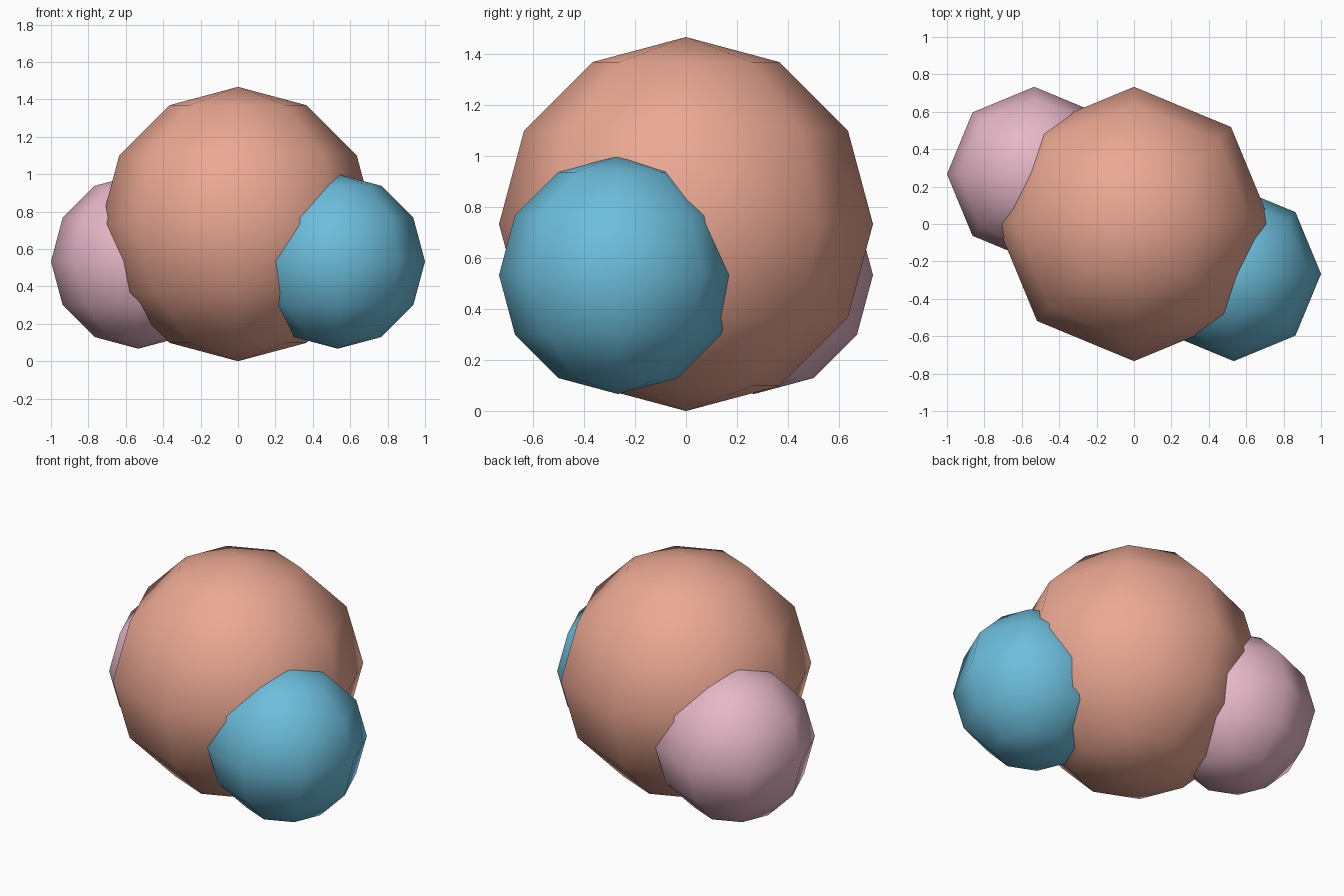
import bpy

if "Cube" in bpy.data.objects:
    bpy.data.objects.remove(bpy.data.objects["Cube"])


def ball(name, radius, center, color):
    """Low-poly smooth-shaded ball, 8 sides by 6 rings."""
    bpy.ops.mesh.primitive_uv_sphere_add(segments=8, ring_count=6,
                                         radius=radius, location=center)
    obj = bpy.context.object
    obj.name = name
    bpy.ops.object.shade_smooth()
    mat = bpy.data.materials.new(name + "_color")
    mat.diffuse_color = (*color, 1.0)
    mat.use_nodes = True
    mat.node_tree.nodes["Principled BSDF"].inputs["Base Color"].default_value = mat.diffuse_color
    obj.data.materials.append(mat)
    return obj


U = 1 / 15  # common proportion: radii 11 and 7 units

# Large central ball resting on the ground
ball("large_ball", 11 * U, (0, 0, 11 * U), (0.83, 0.39, 0.29))

# Two smaller balls sunk into opposite sides
for name, side, color in (("right_ball", 1, (0.15, 0.51, 0.71)),
                          ("left_ball", -1, (0.79, 0.47, 0.57))):
    ball(name, 7 * U, (side * 8 * U, -side * 4 * U, 8 * U), color)
